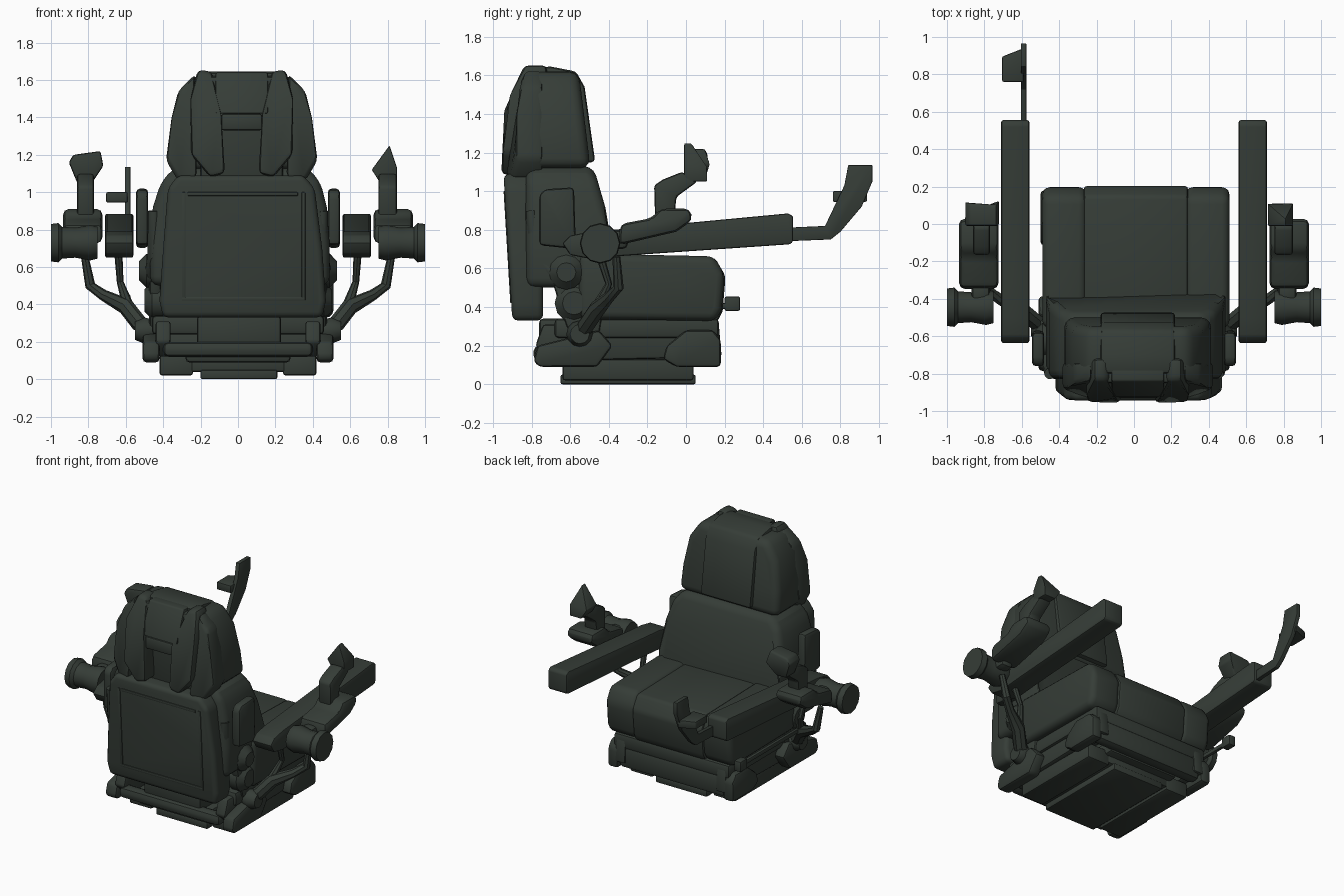
import bpy, bmesh, math
from mathutils import Vector

mat = bpy.data.materials.new("dark green grey")
mat.diffuse_color = (0.036, 0.046, 0.038, 1)


def finish(name, bm, bevel=0.0, seg=2):
    """Turn a bmesh into a bevelled object, smooth with sharp edges."""
    bmesh.ops.recalc_face_normals(bm, faces=bm.faces)
    if bevel:
        edges = [e for e in bm.edges if e.calc_face_angle(0) > math.radians(25)]
        bmesh.ops.bevel(bm, geom=edges, offset=bevel, segments=seg, profile=0.5,
                        affect='EDGES', clamp_overlap=True)
    me = bpy.data.meshes.new(name)
    bm.to_mesh(me)
    bm.free()
    me.materials.append(mat)
    me.shade_smooth()
    me.set_sharp_from_angle(angle=math.radians(35))
    ob = bpy.data.objects.new(name, me)
    bpy.context.collection.objects.link(ob)
    return ob


def prism(name, pts, axis, a, b, bevel=0.0, warp=None, seg=2):
    """Extrude a 2D outline along an axis from a to b; warp may move corners."""
    bm = bmesh.new()

    def put(p, d):
        v = {'x': (d, p[0], p[1]), 'y': (p[0], d, p[1]), 'z': (p[0], p[1], d)}[axis]
        return bm.verts.new(warp(*v) if warp else v)
    lo = [put(p, a) for p in pts]
    hi = [put(p, b) for p in pts]
    n = len(pts)
    bm.faces.new(lo)
    bm.faces.new(hi)
    for i in range(n):
        bm.faces.new((lo[i], lo[(i + 1) % n], hi[(i + 1) % n], hi[i]))
    return finish(name, bm, bevel, seg)


def box(name, x, y, z, bevel=0.015):
    return prism(name, [(x[0], y[0]), (x[1], y[0]), (x[1], y[1]), (x[0], y[1])],
                 'z', z[0], z[1], bevel)


def tube(name, path, sides=12):
    """Loft round rings along a path of (point, radius)."""
    bm = bmesh.new()
    rings = []
    P = [Vector(p) for p, r in path]
    for i, (p, r) in enumerate(path):
        t = (P[min(i + 1, len(P) - 1)] - P[max(i - 1, 0)]).normalized()
        u = t.cross(Vector((0, 1, 0)) if abs(t.y) < 0.8 else Vector((1, 0, 0))).normalized()
        w = t.cross(u)
        rings.append([bm.verts.new(P[i] + r * (math.cos(k * math.tau / sides) * u +
                      math.sin(k * math.tau / sides) * w)) for k in range(sides)])
    for q, s in zip(rings, rings[1:]):
        for k in range(sides):
            bm.faces.new((q[k], q[(k + 1) % sides], s[(k + 1) % sides], s[k]))
    bm.faces.new(rings[0])
    bm.faces.new(rings[-1])
    return finish(name, bm)


def span(s, a, b):
    return tuple(sorted((s * a, s * b)))


# suspension base
box("base_plate", (-0.2, 0.21), (-0.65, 0.05), (0, 0.05), 0.01)
box("base_frame", (-0.28, 0.28), (-0.74, 0.1), (0.09, 0.18), 0.02)
box("base_core", (-0.25, 0.25), (-0.64, 0.04), (0.04, 0.12), 0.01)
box("suspension_housing", (-0.22, 0.23), (-0.76, 0.14), (0.17, 0.34), 0.02)
box("suspension_top", (-0.46, 0.46), (-0.68, 0.17), (0.24, 0.34), 0.02)
box("front_crossbar", (-0.42, 0.42), (0.08, 0.17), (0.1, 0.26), 0.03)
box("rear_crossbar", (-0.4, 0.4), (-0.79, -0.7), (0.12, 0.2), 0.03)

# seat cushion: centre panel and two bolsters
seat = [(-0.55, 0.33), (0.16, 0.32), (0.19, 0.38), (0.205, 0.56), (0.15, 0.655), (-0.1, 0.66), (-0.55, 0.67)]
prism("seat_centre", seat, 'x', -0.27, 0.29, 0.02)
bolster = [(y - 0.005, z + 0.008) for y, z in seat]
prism("seat_bolster_left", bolster, 'x', -0.49, -0.255, 0.04, seg=3)
prism("seat_bolster_right", bolster, 'x', 0.275, 0.51, 0.04, seg=3)


# lower backrest with a sloping front
def lean(x, y, z):
    if y > -0.6:
        y = -0.355 - 0.29 * max(0, z - 0.7)
    return x, y, z


prism("backrest_pad", [(-0.47, 0.5), (0.49, 0.5), (0.49, 0.72), (0.475, 0.92), (0.44, 1.06), (0.37, 1.13),
                       (-0.34, 1.13), (-0.41, 1.06), (-0.455, 0.92), (-0.47, 0.72)],
      'y', -0.83, -0.4, 0.05, lean, 3)

# rear shell panel with a thin raised border
panel = [(-0.4, 0.33), (0.45, 0.33), (0.47, 0.42), (0.45, 0.7), (0.41, 1.02), (0.35, 1.09),
         (-0.32, 1.09), (-0.375, 1.02), (-0.4, 0.7), (-0.42, 0.42)]
prism("rear_shell", panel, 'y', -0.945, -0.74, 0.03,
      lambda x, y, z: (x, y + (0.06 * (1.09 - z) if y < -0.9 else 0), z), 3)
for nm, x, z in (("top", (-0.27, 0.32), (0.98, 1.0)), ("bottom", (-0.3, 0.36), (0.42, 0.44)),
                 ("left", (-0.3, -0.28), (0.42, 1.0)), ("right", (0.34, 0.36), (0.42, 1.0))):
    prism("shell_ridge_" + nm, [(x[0], z[0]), (x[1], z[0]), (x[1], z[1]), (x[0], z[1])], 'y', -0.95, -0.9,
          0.004, lambda x, y, z: (x, y + 0.06 * (1.09 - z), z))

# head cushion and its rear structure
head = [(-0.375, 1.12), (0.415, 1.12), (0.405, 1.3), (0.37, 1.5), (0.29, 1.62), (-0.25, 1.62),
        (-0.33, 1.5), (-0.365, 1.3)]
prism("head_cushion", head, 'y', -0.82, -0.48, 0.05,
      lambda x, y, z: (x, y - (0.015 + 0.12 * (z - 1.12) if y > -0.6 else 0), z), 3)
prism("head_centre_panel", [(-0.8, 1.14), (-0.47, 1.15), (-0.525, 1.54), (-0.57, 1.62), (-0.7, 1.645), (-0.8, 1.64)],
      'x', -0.18, 0.22, 0.02)
box("head_back_plate", (-0.2, 0.24), (-0.85, -0.78), (1.05, 1.62), 0.02)
prism("head_upper_cover", [(-0.93, 1.42), (-0.84, 1.42), (-0.76, 1.64), (-0.84, 1.64)], 'x', -0.12, 0.16, 0.01)
box("head_middle_bar", (-0.09, 0.13), (-0.93, -0.84), (1.33, 1.42), 0.015)
for s, nm in ((-1, "left"), (1, "right")):
    c = 0.02
    strap = [(c + s * 0.09, 1.1), (c + s * 0.17, 1.08), (c + s * 0.27, 1.2), (c + s * 0.275, 1.5),
             (c + s * 0.235, 1.655), (c + s * 0.16, 1.645), (c + s * 0.11, 1.42)]
    prism("head_strap_" + nm, strap, 'y', -0.955, -0.72, 0.025,
          lambda x, y, z: (x, y + (0.6 * max(0, z - 1.45) if y < -0.9 else 0), z))
    wing = [(c + s * 0.24, 1.08), (c + s * 0.34, 1.06), (c + s * 0.405, 1.17), (c + s * 0.375, 1.4),
            (c + s * 0.34, 1.54), (c + s * 0.25, 1.63)]
    prism("head_wing_" + nm, wing, 'y', -0.94, -0.74, 0.025,
          lambda x, y, z: (x, y + (0.4 * max(0, abs(x - 0.02) - 0.25) + 0.55 * max(0, z - 1.45)
                                   if y < -0.9 else 0), z))

    # slide rails and feet
    prism("slide_rail_" + nm, [(-0.78, 0.2), (-0.74, 0.31), (0.17, 0.31), (0.185, 0.14), (-0.7, 0.12)],
          'x', *span(s, 0.36, 0.44), 0.015)
    box("base_foot_" + nm, span(s, 0.24, 0.42), (-0.64, 0.04), (0.02, 0.13), 0.015)
    prism("rear_rail_end_" + nm, [(-0.79, 0.12), (-0.77, 0.2), (-0.45, 0.28), (-0.38, 0.2), (-0.46, 0.09), (-0.76, 0.09)],
          'x', *span(s, 0.42, 0.51), 0.02)
    prism("front_rail_end_" + nm, [(-0.12, 0.13), (-0.1, 0.2), (0.0, 0.28), (0.14, 0.28), (0.18, 0.23), (0.18, 0.09), (-0.05, 0.09)],
          'x', *span(s, 0.42, 0.5), 0.02)
    # recline hinges and mechanism beside the seat
    tube("lower_hinge_" + nm, [((s * x, -0.58, 0.42), r) for x, r in ((0.4, 0.1), (0.46, 0.1), (0.5, 0.06))])
    tube("upper_hinge_" + nm, [((s * x, -0.62, 0.58), r) for x, r in ((0.4, 0.09), (0.49, 0.09), (0.53, 0.05))])
    prism("hinge_arm_" + nm, [(-0.72, 0.62), (-0.62, 0.3), (-0.55, 0.2), (-0.45, 0.24), (-0.42, 0.45), (-0.52, 0.64)],
          'x', *span(s, 0.41, 0.475), 0.02)
    tube("side_knob_" + nm, [((s * x, -0.55, 0.26), r) for x, r in ((0.42, 0.05), (0.5, 0.07), (0.55, 0.05))])
    tube("back_strut_" + nm, [((s * 0.45, -0.8, 0.9), 0.03), ((s * 0.45, -0.78, 0.66), 0.035), ((s * 0.46, -0.66, 0.55), 0.04)])

    # side bracket, armrest with rounded rear end
    prism("arm_bracket_" + nm, [(-0.76, 0.72), (-0.76, 0.98), (-0.73, 1.01), (-0.58, 1.02), (-0.57, 0.7)],
          'x', *span(s, 0.48, 0.545), 0.02)
    prism("armrest_" + nm, [(-0.64, 0.73), (-0.6, 0.67), (-0.5, 0.65), (-0.33, 0.665), (0.54, 0.725), (0.555, 0.74),
                            (0.555, 0.87), (0.53, 0.885), (-0.32, 0.805), (-0.5, 0.79), (-0.6, 0.77)],
          'x', *span(s, 0.56, 0.71), 0.018)

    # control pod, roller handle and linkage
    prism("control_pod_" + nm, [(-0.35, 0.72), (-0.34, 0.83), (-0.18, 0.86), (-0.13, 0.91), (0.02, 0.91),
                                (0.035, 0.85), (-0.05, 0.79)], 'x', *span(s, 0.725, 0.935), 0.03)
    box("pod_mount_" + nm, span(s, 0.77, 0.87), (-0.42, -0.3), (0.7, 0.8), 0.03)
    tube("roller_handle_" + nm, [((s * x, -0.445, 0.73), r) for x, r in
                                 ((0.75, 0.085), (0.79, 0.095), (0.87, 0.08), (0.94, 0.085), (0.96, 0.105), (1.0, 0.1))])
    tube("linkage_" + nm, [((s * 0.82, -0.36, 0.66), 0.02), ((s * 0.79, -0.35, 0.5), 0.028), ((s * 0.72, -0.4, 0.45), 0.03),
                           ((s * 0.6, -0.46, 0.39), 0.045), ((s * 0.53, -0.52, 0.3), 0.045), ((s * 0.45, -0.55, 0.25), 0.04)], 8)
    tube("arm_support_" + nm, [((s * 0.64, -0.45, 0.68), 0.022), ((s * 0.63, -0.4, 0.52), 0.018), ((s * 0.59, -0.46, 0.4), 0.03)], 8)

# joystick grips: flared on the left, pointed on the right
stem = [(-0.16, 0.86), (-0.165, 1.03), (-0.12, 1.06), (-0.02, 1.1), (0.06, 1.05), (-0.05, 0.97), (-0.06, 0.86)]
prism("stick_left", stem, 'x', -0.86, -0.77, 0.015)
prism("stick_right", stem, 'x', 0.75, 0.85, 0.015)
prism("grip_left", [(-0.86, 1.05), (-0.905, 1.16), (-0.88, 1.2), (-0.735, 1.22), (-0.72, 1.14), (-0.78, 1.05)],
      'y', -0.01, 0.13, 0.012, lambda x, y, z: (x, y - 0.4 * abs(z - 1.14) * (y > 0.1), z))
prism("grip_right", [(0.76, 1.05), (0.715, 1.12), (0.81, 1.25), (0.85, 1.13), (0.85, 1.05)],
      'y', -0.01, 0.11, 0.006, lambda x, y, z: (x, y - 0.7 * max(0, z - 1.13) * (y > 0.05), z))

# lever on the end of the left armrest, and a side adjuster handle
prism("end_lever", [(0.5, 0.74), (0.75, 0.75), (0.8, 0.79), (0.91, 0.92), (0.965, 1.05), (0.965, 1.135), (0.84, 1.135),
                    (0.82, 1.03), (0.72, 0.82), (0.5, 0.81)], 'x', -0.605, -0.575, 0.004)
prism("lever_pedal", [(-0.705, 0.76), (-0.59, 0.76), (-0.59, 0.94), (-0.705, 0.895)], 'z', 0.945, 1.0, 0.008)
box("adjuster_handle", (-0.63, -0.575), (0.2, 0.28), (0.38, 0.455), 0.01)
box("adjuster_rod", (-0.6, -0.575), (-0.45, 0.22), (0.39, 0.42), 0.008)
